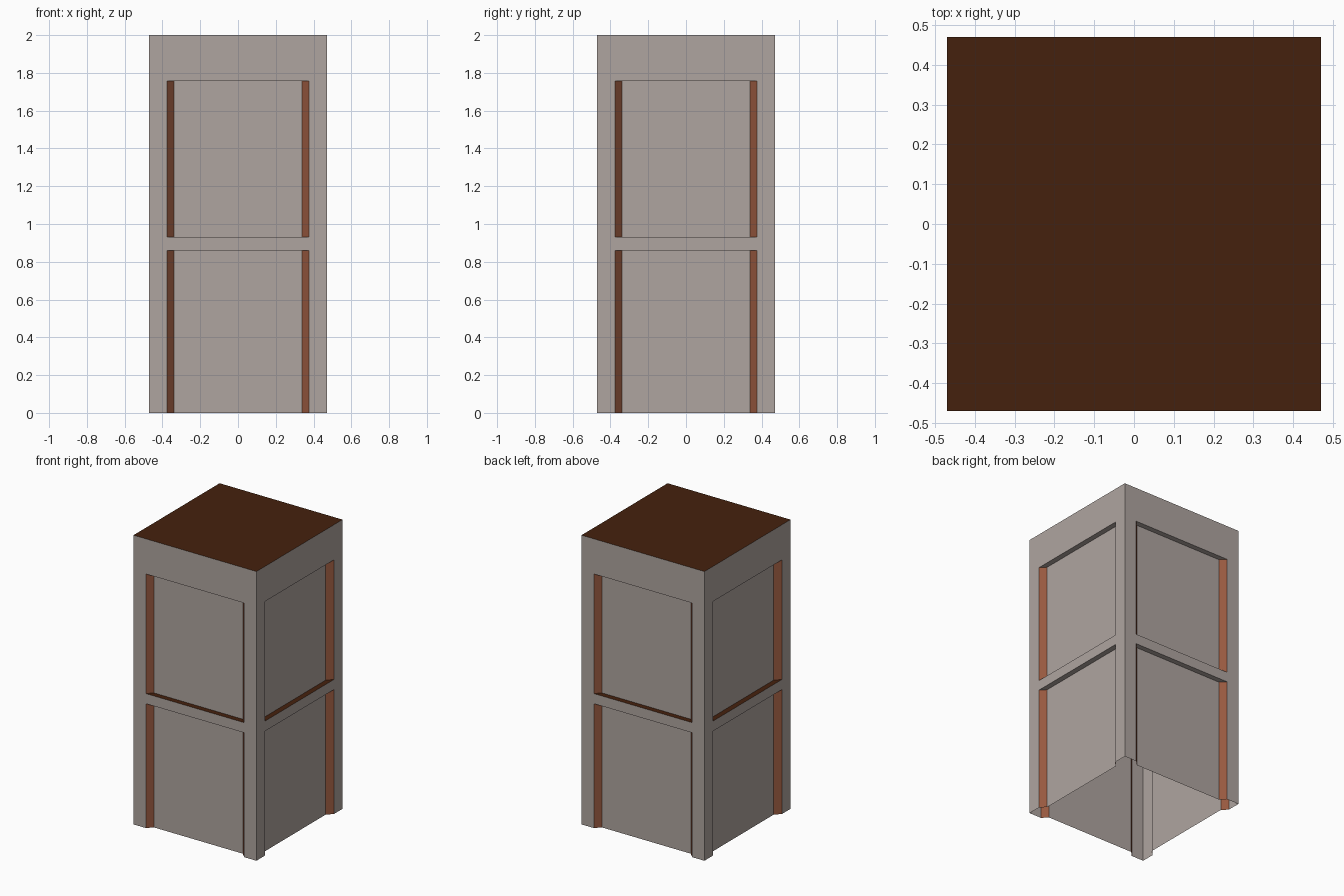
import bpy
import bmesh
from math import pi
from mathutils import Matrix

if "Cube" in bpy.data.objects:
    bpy.data.objects.remove(bpy.data.objects["Cube"])

HALF, TOP = 0.47, 2.0          # half width and height of the tower
OUTER, INNER = 0.376, 0.34     # recess half widths at the face and at the panel
DEPTH = 0.037
RECESSES = [(0.0, 0.86), (0.93, 1.757)]


def material(name, rgb):
    mat = bpy.data.materials.new(name)
    mat.use_nodes = True
    color = (*rgb, 1.0)
    mat.diffuse_color = color
    mat.node_tree.nodes["Principled BSDF"].inputs["Base Color"].default_value = color
    return mat


taupe = material("taupe", (0.43, 0.375, 0.35))
dark_brown = material("dark_brown", (0.06, 0.015, 0.004))
red_brown = material("red_brown", (0.31, 0.10, 0.05))


def build(name, quads, mat, turns=4):
    """Make one open sheet from quads, repeated around the four sides."""
    bm = bmesh.new()
    for turn in range(turns):
        spin = Matrix.Rotation(turn * pi / 2, 3, "Z")
        for quad in quads:
            bm.faces.new([bm.verts.new(spin @ p) for p in map(front, quad)])
    bmesh.ops.remove_doubles(bm, verts=bm.verts, dist=1e-5)
    mesh = bpy.data.meshes.new(name)
    bm.to_mesh(mesh)
    bm.free()
    mesh.materials.append(mat)
    obj = bpy.data.objects.new(name, mesh)
    bpy.context.collection.objects.link(obj)


def front(point):
    """Turn (across, inset, height) into a point on the front side."""
    from mathutils import Vector
    across, inset, height = point
    return Vector((across, inset - HALF, height))


def upright(x0, x1, z0, z1, d0=0.0, d1=0.0):
    return [(x0, d0, z0), (x1, d1, z0), (x1, d1, z1), (x0, d0, z1)]


# Corner posts and the two rails
build("corner_posts", [upright(-HALF, -OUTER, 0, TOP),
                       upright(OUTER, HALF, 0, TOP)], taupe)
(low_bottom, low_top), (high_bottom, high_top) = RECESSES
build("middle_rail", [upright(-OUTER, OUTER, low_top, high_bottom)], taupe)
build("top_rail", [upright(-OUTER, OUTER, high_top, TOP)], taupe)

# Recessed panels with their splayed jambs and flat heads
for label, (z0, z1) in zip(("lower", "upper"), RECESSES):
    build(label + "_panels", [upright(-INNER, INNER, z0, z1, DEPTH, DEPTH)], taupe)
    build(label + "_jambs", [upright(-OUTER, -INNER, z0, z1, 0, DEPTH),
                             upright(INNER, OUTER, z0, z1, DEPTH, 0)], red_brown)
    build(label + "_heads", [[(-INNER, DEPTH, z1), (INNER, DEPTH, z1),
                              (OUTER, 0, z1), (-OUTER, 0, z1)]], taupe)

# Sills of the upper recesses
build("upper_sills", [[(-OUTER, 0, high_bottom), (OUTER, 0, high_bottom),
                       (INNER, DEPTH, high_bottom), (-INNER, DEPTH, high_bottom)]],
      dark_brown)

# Flat roof; the underside of the tower stays open
build("roof", [[(-HALF, 0, TOP), (HALF, 0, TOP),
                (HALF, 2 * HALF, TOP), (-HALF, 2 * HALF, TOP)]], dark_brown, turns=1)
